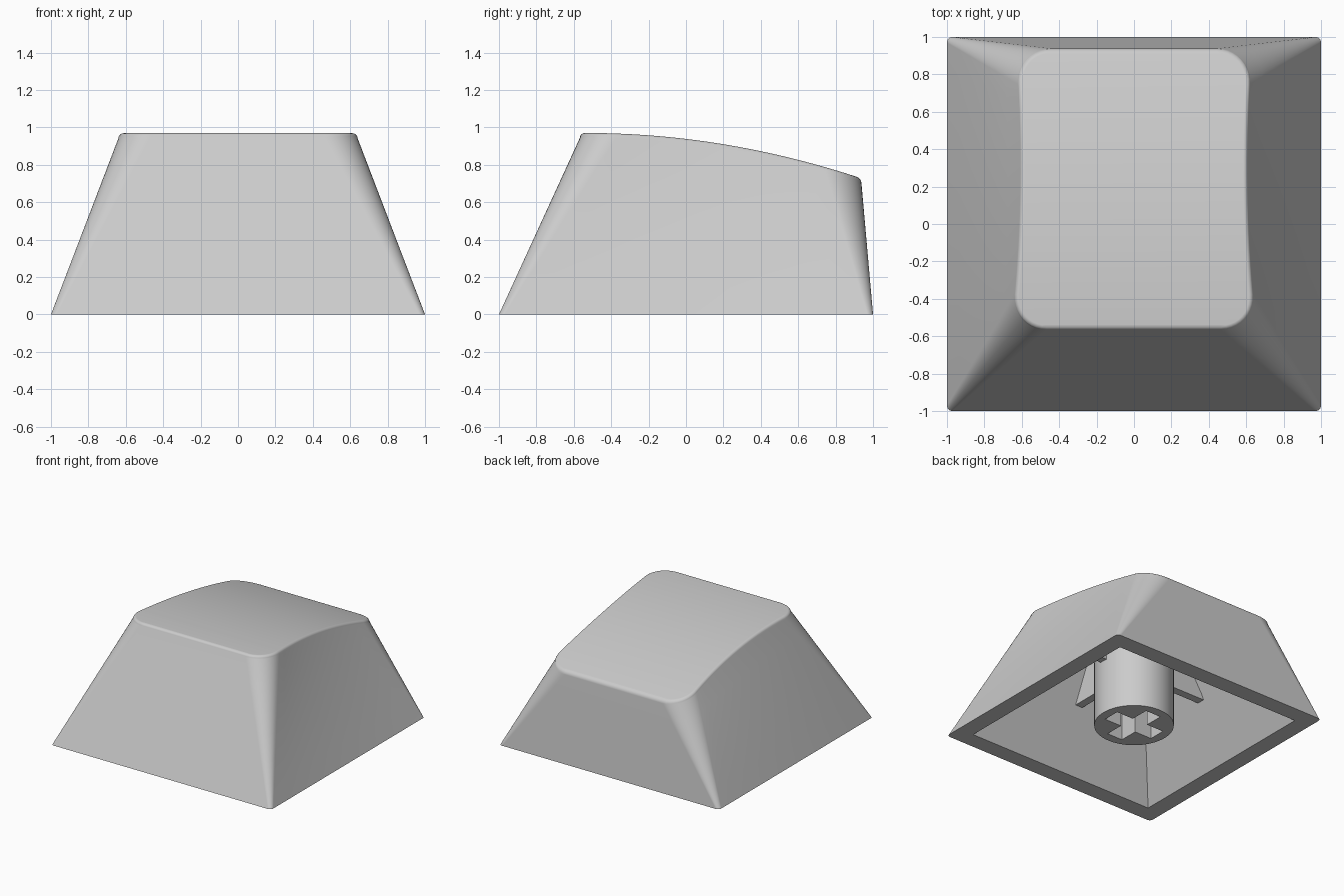
import bpy
import bmesh
import math

cube = bpy.data.objects.get("Cube")
if cube:
    bpy.data.objects.remove(cube, do_unlink=True)

GREY = (0.6, 0.6, 0.6, 1.0)
plastic = bpy.data.materials.new("light grey plastic")
plastic.use_nodes = True
plastic.diffuse_color = GREY
bsdf = next(n for n in plastic.node_tree.nodes if n.type == 'BSDF_PRINCIPLED')
bsdf.inputs["Base Color"].default_value = GREY


def finish(bm, name, smooth=False):
    """Turn a bmesh into a named object with the plastic material."""
    bmesh.ops.recalc_face_normals(bm, faces=bm.faces)
    mesh = bpy.data.meshes.new(name)
    bm.to_mesh(mesh)
    bm.free()
    mesh.materials.append(plastic)
    obj = bpy.data.objects.new(name, mesh)
    bpy.context.collection.objects.link(obj)
    if smooth:
        bpy.ops.object.select_all(action='DESELECT')
        obj.select_set(True)
        bpy.context.view_layer.objects.active = obj
        bpy.ops.object.shade_smooth_by_angle(angle=math.radians(35))
        weighted = obj.modifiers.new("even_shading", 'WEIGHTED_NORMAL')
        weighted.keep_sharp = True
    return obj


def add_loop(bm, points):
    return [bm.verts.new(p) for p in points]


def loop_edges(bm, verts):
    edges = []
    for a, b in zip(verts, verts[1:] + verts[:1]):
        edges.append(bm.edges.get((a, b)) or bm.edges.new((a, b)))
    return edges


def bridge(bm, low, high):
    n = len(low)
    for i in range(n):
        j = (i + 1) % n
        bm.faces.new((low[i], low[j], high[j], high[i]))


ARC, SIDE = 10, 14


def half_outline(front, back, radius, width):
    """Right half of a rounded rectangle, front to back, as (x, y)."""
    points = []
    for i in range(ARC + 1):
        a = math.pi / 2 * i / ARC
        y = front + radius * (1 - math.cos(a))
        points.append((width(y) - radius * (1 - math.sin(a)), y))
    for i in range(1, SIDE):
        y = front + radius + (back - front - 2 * radius) * i / SIDE
        points.append((width(y), y))
    for i in range(ARC + 1):
        a = math.pi / 2 * i / ARC
        y = back - radius * (1 - math.sin(a))
        points.append((width(y) - radius * (1 - math.cos(a)), y))
    return points


def mirrored(half):
    return half + [(-x, y, z) for x, y, z in reversed(half)]


def top_height(y):
    return 0.97 - 0.1126 * max(0, y + 0.53) ** 2


def top_ring(inset, drop):
    half = half_outline(-0.567 + inset, 0.938 - inset, 0.19 - inset,
                        lambda y: 0.609 + 0.065 * (y - 0.3) ** 2 - inset)
    return [(x, y, top_height(y) - drop) for x, y in half]


# Outer skin: square foot lofted to the rounded, cylindrically curved top
FILLET, LEVELS, STEPS = 0.025, 6, 4
foot = [(x, y, 0) for x, y in half_outline(-1, 1, 0.03, lambda y: 1)]
shoulder = top_ring(0, FILLET)
halves = []
for k in range(LEVELS + 1):
    t = k / LEVELS
    halves.append([tuple(p + (q - p) * t for p, q in zip(a, b))
                   for a, b in zip(foot, shoulder)])
for k in range(1, STEPS + 1):
    a = math.pi / 2 * k / STEPS
    halves.append(top_ring(FILLET * (1 - math.cos(a)),
                           FILLET * (1 - math.sin(a))))

bm = bmesh.new()
rings = [add_loop(bm, mirrored(h)) for h in halves]
for low, high in zip(rings, rings[1:]):
    bridge(bm, low, high)
top = rings[-1]
for i in range(len(top) // 2 - 1):
    bm.faces.new((top[i], top[i + 1], top[-2 - i], top[-1 - i]))

# Hollow inside: sharp-cornered tapering walls, sloping ceiling, flat rim
opening = add_loop(bm, mirrored([(0.86, -0.86, 0), (0.86, 0.86, 0)]))
ceiling = add_loop(bm, mirrored([(0.50, -0.48, 0.83), (0.50, 0.82, 0.60)]))
bridge(bm, opening, ceiling)
bm.faces.new(ceiling)
bmesh.ops.triangle_fill(bm, use_beauty=True, edges=loop_edges(bm, rings[0])
                        + loop_edges(bm, opening))
finish(bm, "cap_shell", smooth=True)

# Stem socket: round post with a cross-shaped hole
RADIUS, BOTTOM, FLOOR, ROOT = 0.30, 0.02, 0.45, 0.81
LONG, THIN = 0.225, 0.07
quarter = [(LONG, -THIN), (LONG, THIN), (THIN, THIN)]
cross = []
for c, s in ((1, 0), (0, 1), (-1, 0), (0, -1)):
    cross += [(x * c - y * s, x * s + y * c, BOTTOM) for x, y in quarter]
circle = [(RADIUS * math.cos(a), RADIUS * math.sin(a), BOTTOM)
          for a in (math.tau * i / 64 for i in range(64))]
bm = bmesh.new()
outline = loop_edges(bm, add_loop(bm, circle)) + loop_edges(bm, add_loop(bm, cross))
bmesh.ops.triangle_fill(bm, use_beauty=True, edges=outline)
grown = bmesh.ops.extrude_face_region(bm, geom=bm.faces[:], use_keep_orig=True)
bmesh.ops.translate(bm, vec=(0, 0, FLOOR - BOTTOM),
                    verts=[v for v in grown["geom"] if isinstance(v, bmesh.types.BMVert)])
finish(bm, "stem_socket", smooth=True)

# Solid upper part of the stem, closing the hole and meeting the ceiling
bm = bmesh.new()
bmesh.ops.create_cone(bm, cap_ends=True, segments=64, radius1=RADIUS,
                      radius2=RADIUS, depth=ROOT - FLOOR)
bmesh.ops.translate(bm, verts=bm.verts, vec=(0, 0, (ROOT + FLOOR) / 2))
finish(bm, "stem_root", smooth=True)


# Four ribs from the stem to the inner walls
def rib(name, angle, outer_low, outer_high, high_out, high_in):
    c, s = math.cos(angle), math.sin(angle)
    profile = [(0.27, 0.47), (outer_low, 0.47), (outer_high, high_out), (0.27, high_in)]
    bm = bmesh.new()
    sides = [add_loop(bm, [(r * c - w * s, r * s + w * c, z) for r, z in profile])
             for w in (-0.033, 0.033)]
    bridge(bm, *sides)
    for side in sides:
        bm.faces.new(side)
    finish(bm, name)


rib("left_rib", 0, 0.68, 0.56, 0.76, 0.76)
rib("right_rib", math.pi, 0.68, 0.56, 0.76, 0.76)
rib("front_rib", -math.pi / 2, 0.67, 0.52, 0.84, 0.82)
rib("back_rib", math.pi / 2, 0.85, 0.84, 0.63, 0.72)
